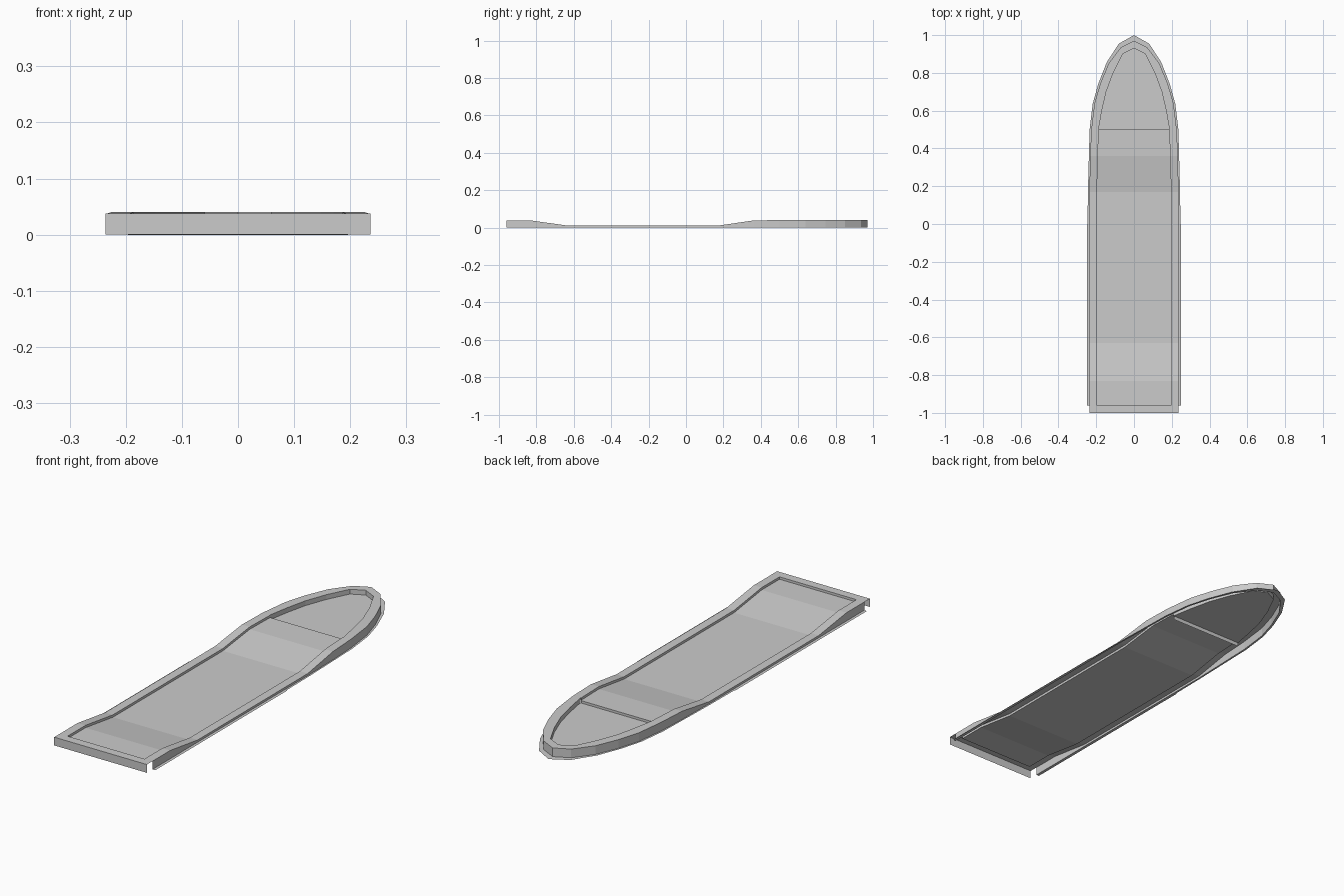
import bpy, bmesh

if "Cube" in bpy.data.objects:
    bpy.data.objects.remove(bpy.data.objects["Cube"])

# stations from stern to bow: y, outer half width, rail height
SIDE = [(-1.0, .236, .038), (-.96, .236, .038), (-.83, .236, .038), (-.63, .236, .010),
        (.17, .236, .010), (.36, .232, .038), (.5, .226, .040)]
# half outlines of the bow (x, y): wall, rail inner edge, base flange
BOW_WALL = [(.226, .5), (.209, .64), (.178, .745), (.134, .85), (.07, .935), (0, .97)]
BOW_INNER = [(.188, .5), (.170, .60), (.147, .70), (.11, .80), (.06, .90), (0, .93)]
BOW_FLANGE = [(.235, .5), (.219, .635), (.190, .74), (.145, .855), (.08, .955), (0, 1.0)]
RAIL = .04       # rail width
STEP = .011      # main deck below rail
BOW_DECK = .018


def strips(name, rows):
    """Skin consecutive pairs of polylines and mirror them across x."""
    bm = bmesh.new()
    for a, b in rows:
        va = [bm.verts.new(p) for p in a]
        vb = [bm.verts.new(p) for p in b]
        for i in range(len(a) - 1):
            bm.faces.new((va[i], va[i + 1], vb[i + 1], vb[i]))
    bmesh.ops.remove_doubles(bm, verts=bm.verts, dist=.0001)
    bmesh.ops.dissolve_degenerate(bm, edges=bm.edges, dist=.0001)
    me = bpy.data.meshes.new(name)
    bm.to_mesh(me)
    bm.free()
    ob = bpy.data.objects.new(name, me)
    bpy.context.collection.objects.link(ob)
    m = ob.modifiers.new("mirror", 'MIRROR')
    m.use_axis = (True, False, False)
    return ob


def at(line, z):
    return [(x, y, z) for x, y in line]


def drop(line, z):
    return [(x, y, z) for x, y, _ in line]


def centre(line):
    return [(0, y, z) for _, y, z in line]


# side and bow polylines
wall = [(x, y, z) for y, x, z in SIDE]
inner = [(x - RAIL, y, z) for x, y, z in wall[1:]]
deck = [(x, y, z - STEP) for x, y, z in inner]
bow_wall, bow_inner = at(BOW_WALL, .04), at(BOW_INNER, .04)
bow_deck = at(BOW_INNER, BOW_DECK)

# outer hull walls, open at the stern corners
strips("hull_side", [(drop(wall[1:], 0), wall[1:]), (at(BOW_WALL, 0), bow_wall)])
strips("transom", [([(0, -1, 0), (.236, -1, 0)], [(0, -1, .038), (.236, -1, .038)])])

# flat rail on top, with its inner faces
strips("rail", [(wall[1:], inner), (bow_wall, bow_inner),
                ([(0, -1, .038), (.236, -1, .038)], [(0, -.96, .038), (.236, -.96, .038)])])
strips("rail_inner_face", [(inner, deck), (bow_inner, bow_deck),
                           ([(0, -.96, .038), inner[0]], [(0, -.96, .038 - STEP), deck[0]])])

# decks and the bulkhead between them
strips("main_deck", [(deck, centre(deck))])
strips("bow_deck", [(bow_deck, centre(bow_deck))])
strips("bulkhead", [([(0, .5, 0), (.186, .5, 0)], [(0, .5, .029), (.186, .5, .029)])])

# thin flange at the foot of the hull
side_foot = [(.236, -.96, 0), (.236, 0, 0)]
fore_foot = [(.236, 0, 0), (.236, .17, 0), (.226, .5, 0)]
strips("base_flange", [
    (side_foot, [(.25, -.96, 0), (.25, 0, 0)]),
    (fore_foot, [(.246, 0, 0), (.244, .17, 0), (.235, .5, 0)]),
    (at(BOW_WALL, 0), at(BOW_FLANGE, 0))])
